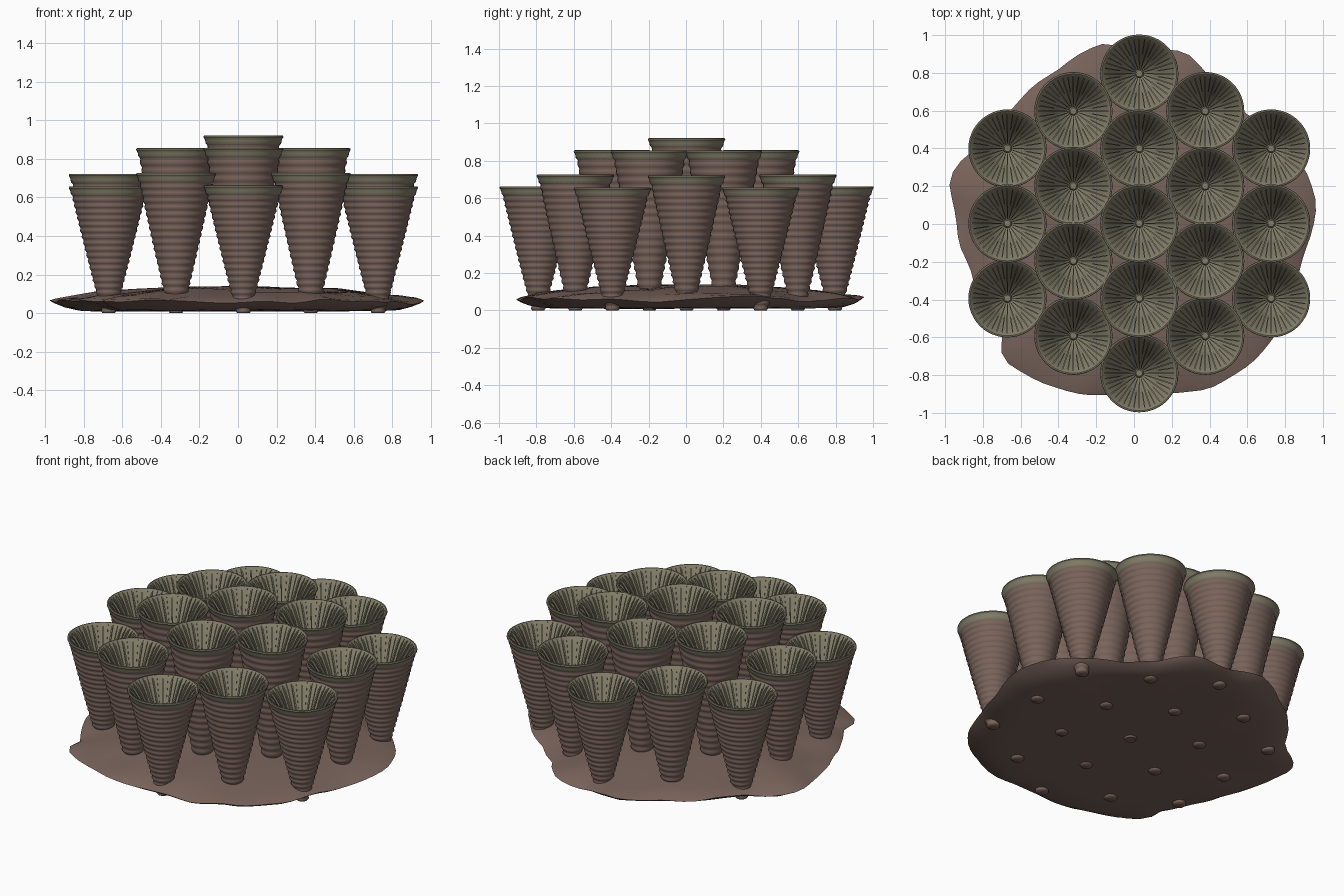
import bpy, bmesh, math
from math import sin, cos, pi, radians
from mathutils import Vector, noise

if "Cube" in bpy.data.objects:
    bpy.data.objects.remove(bpy.data.objects["Cube"])


def material(name, rgb):
    m = bpy.data.materials.new(name)
    m.diffuse_color = (*rgb, 1)
    m.use_nodes = True
    m.node_tree.nodes["Principled BSDF"].inputs["Base Color"].default_value = m.diffuse_color
    return m


BROWN = material("brown_wall", (0.19, 0.125, 0.105))
OLIVE = material("olive_cup", (0.225, 0.205, 0.14))


def finish(bm, name, mat, loc=(0, 0, 0), angle=35):
    me = bpy.data.meshes.new(name)
    bm.to_mesh(me)
    bm.free()
    ob = bpy.data.objects.new(name, me)
    ob.location = loc
    me.materials.append(mat)
    bpy.context.collection.objects.link(ob)
    bpy.ops.object.select_all(action='DESELECT')
    ob.select_set(True)
    bpy.context.view_layer.objects.active = ob
    bpy.ops.object.shade_smooth_by_angle(angle=radians(angle))
    return ob


def skin(bm, rings, close_first=False, close_last=False):
    loops = [[bm.verts.new(p) for p in r] for r in rings]
    for a, b in zip(loops, loops[1:]):
        n = len(a)
        for i in range(n):
            bm.faces.new((a[i], a[(i + 1) % n], b[(i + 1) % n], b[i]))
    if close_first:
        bm.faces.new(loops[0][::-1])
    if close_last:
        bm.faces.new(loops[-1])


def circle(r, z, n):
    return [(r * cos(2 * pi * i / n), r * sin(2 * pi * i / n), z) for i in range(n)]


# Irregular encrusting base: outline as (angle, radius)
OUTLINE = [(6, .97), (15, .95), (30, .9), (45, .83), (60, .85), (73, .95), (88, .92),
           (99, .97), (114, .92), (133, .89), (150, .88), (160, .98), (166, 1.0), (180, .945),
           (195, .9), (210, .9), (220, .92), (225, .99), (240, .97), (253, .94), (270, .89),
           (294, .95), (306, .96), (321, .96), (335, .9), (350, .92), (366, .97)]


def outline(deg):
    if deg < 6:
        deg += 360
    for (a, ra), (b, rb) in zip(OUTLINE, OUTLINE[1:]):
        if a <= deg <= b:
            return ra + (rb - ra) * (deg - a) / (b - a)


def base_ring(f, z, wobble, n=90):
    pts = []
    for i in range(n):
        a = 2 * pi * i / n
        r = f * outline(360 * i / n)
        x, y = r * cos(a), r * sin(a)
        dz = wobble * noise.noise(Vector((x * 4, y * 4, f)))
        k = 1 + 0.5 * wobble * noise.noise(Vector((x * 6, y * 6, 5 + z * 30)))
        pts.append((x * k, y * k, z + dz))
    return pts


bm = bmesh.new()
BASE = [(.02, .01, 0), (.45, .01, .003), (.75, .012, .006), (.87, .015, .01), (.94, .033, .02),
        (.98, .05, .025), (1.0, .062, .03), (.97, .073, .025), (.88, .088, .02), (.75, .103, .015),
        (.55, .122, .012), (.3, .135, .008), (.02, .14, 0)]
skin(bm, [base_ring(*b) for b in BASE], True, True)
finish(bm, "coral_base", BROWN)


# Ridged outer wall of a cup, tapering to a tip under the base
def build_wall(loc, h):
    bm = bmesh.new()
    top = h - 0.045
    steps, ridges = 76, 19
    rings = []
    for i in range(steps + 1):
        t = i / steps
        r = 0.032 + 0.158 * t ** 0.93 + 0.0035 * sin(2 * pi * ridges * t)
        rings.append(circle(r, top * t, 40))
    skin(bm, rings, True, False)
    finish(bm, "cup_wall", BROWN, loc, 60)


# Flared lip, deep funnel and radial septa
FUNNEL = [(.19, -.006), (.165, -.045), (.13, -.105), (.09, -.175), (.05, -.235), (.024, -.26)]


def build_cup(loc, h):
    bm = bmesh.new()
    lip = [(.188, -.048), (.196, -.04), (.198, -.026), (.202, -.016), (.207, -.008), (.205, 0), (.198, .001)]
    rings = [circle(r, h + z, 48) for r, z in lip + FUNNEL]
    skin(bm, rings, False, True)
    # central knob
    skin(bm, [circle(r, h + z, 12) for r, z in ((.024, -.265), (.024, -.225), (.017, -.215))], False, True)
    # thin blades standing off the funnel, every second one shorter
    count = 40
    for k in range(count):
        a = 2 * pi * k / count
        major = k % 2 == 0
        path = FUNNEL if major else FUNNEL[:4]
        rise, w = (.024, .0038) if major else (.015, .003)
        d, s = Vector((cos(a), sin(a), 0)), Vector((-sin(a), cos(a), 0))
        sections = []
        for j, (r, z) in enumerate(path):
            lift = rise if 0 < j < len(path) - 1 else .006
            low, high = h + z - .01, h + z + lift
            ww = min(w, r * .05)
            sections.append([d * r + s * (sg * ww) + Vector((0, 0, zz))
                             for sg, zz in ((-1, low), (1, low), (1, high), (-1, high))])
        skin(bm, sections, True, True)
    finish(bm, "cup_rim_and_septa", OLIVE, loc, 40)


# Hexagonal colony of 19 cups forming a dome
for col in range(-2, 3):
    rows = 5 - abs(col)
    for row in range(rows):
        x, y = col * 0.349, (row - (rows - 1) / 2) * 0.3965
        h = 0.92 - 0.41 * (x * x + y * y)
        loc = (x + 0.028, y + 0.003, 0)
        build_wall(loc, h)
        build_cup(loc, h)
